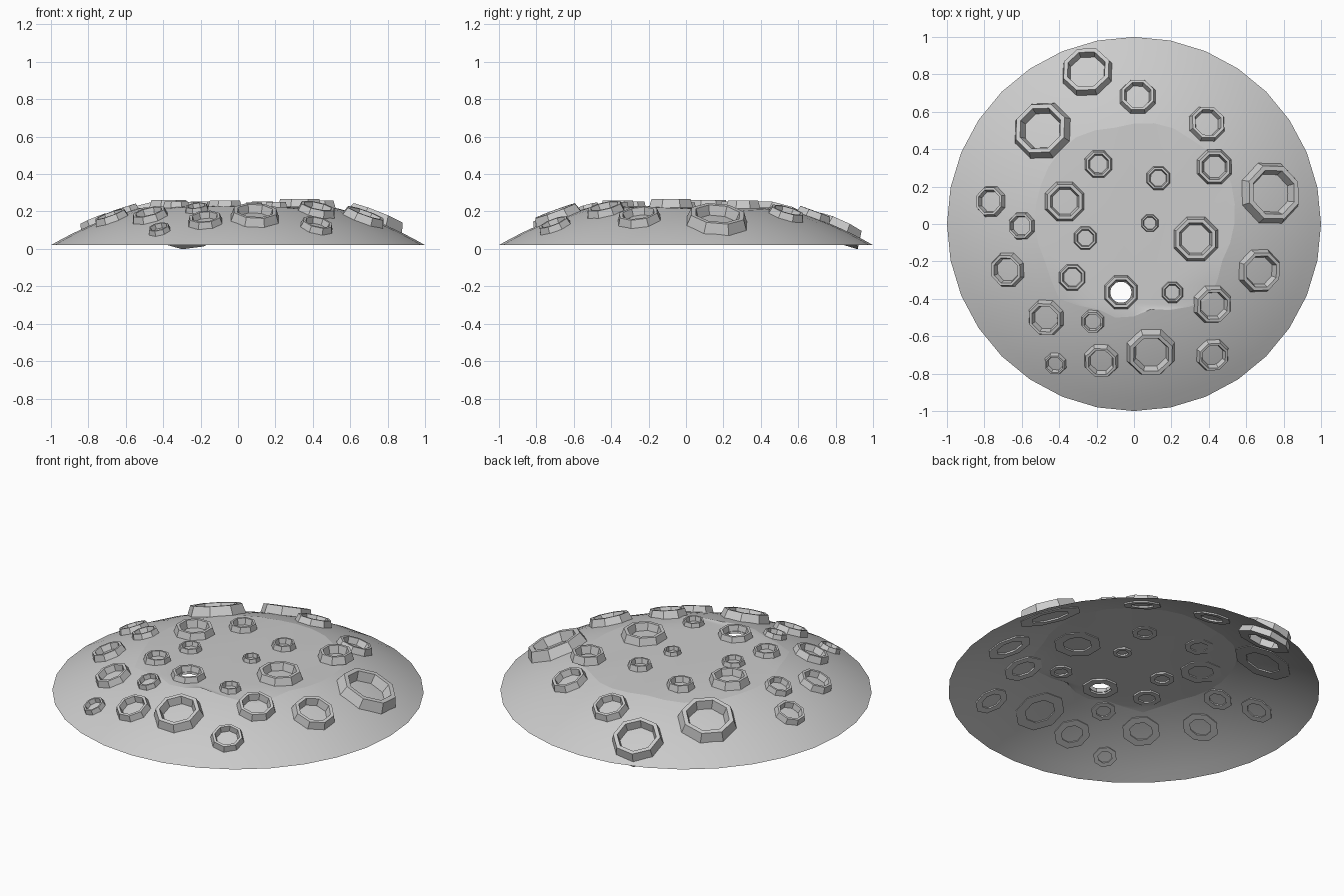
import bpy, bmesh, math
from mathutils import Vector

if "Cube" in bpy.data.objects:
    bpy.data.objects.remove(bpy.data.objects["Cube"])

R = 1.99                                   # sphere radius of the dome
C = 0.02 - math.sqrt(R * R - 1)            # sphere centre height
SEG = 32


def dome_z(r):
    return C + math.sqrt(R * R - r * r)


def make_object(name, rows, smooth, wrap=False):
    """Skin closed loops of points into a quad surface."""
    bm = bmesh.new()
    loops = [[bm.verts.new(p) for p in row] for row in rows]
    pairs = list(zip(loops, loops[1:]))
    if wrap:
        pairs.append((loops[-1], loops[0]))
    for a, b in pairs:
        n = len(a)
        for i in range(n):
            j = (i + 1) % n
            f = bm.faces.new((a[i], b[i], b[j], a[j]))
            f.smooth = smooth
    if wrap:
        bmesh.ops.recalc_face_normals(bm, faces=bm.faces)
    me = bpy.data.meshes.new(name)
    bm.to_mesh(me)
    bm.free()
    ob = bpy.data.objects.new(name, me)
    bpy.context.collection.objects.link(ob)
    return ob


# Irregular outline where the dome meets the flattened top
outline = [(0.54, 0.06), (0.49, 0.30), (0.32, 0.44), (0.17, 0.53), (-0.1, 0.515),
           (-0.3, 0.47), (-0.43, 0.35), (-0.5, 0.2), (-0.53, 0.05), (-0.46, -0.23),
           (-0.4, -0.4), (-0.2, -0.45), (-0.07, -0.51), (0.1, -0.45), (0.2, -0.46),
           (0.4, -0.4), (0.47, -0.2)]
polar = sorted((math.atan2(y, x) % (2 * math.pi), math.hypot(x, y)) for x, y in outline)
polar = ([(polar[-1][0] - 2 * math.pi, polar[-1][1])] + polar
         + [(polar[0][0] + 2 * math.pi, polar[0][1])])


def edge_radius(a):
    for (a0, r0), (a1, r1) in zip(polar, polar[1:]):
        if a0 <= a <= a1:
            return r0 + (r1 - r0) * (a - a0) / (a1 - a0)


angles = [2 * math.pi * i / SEG for i in range(SEG)]

# Outer dome shell
rows = []
for k in range(9):
    row = []
    for a in angles:
        r0 = edge_radius(a)
        r = r0 + (1 - r0) * k / 8
        row.append((r * math.cos(a), r * math.sin(a), dome_z(r)))
    rows.append(row)
make_object("dome_shell", rows, True)

# Flattened top with one open hole
hole = Vector((-0.07, -0.365))
rows = []
for k in range(9):
    t = k / 8
    row = []
    for a in angles:
        d = Vector((math.cos(a), math.sin(a)))
        r0 = edge_radius(a)
        p = (hole + d * 0.056).lerp(d * r0, t)
        z = 0.228 + (dome_z(r0) - 0.228) * t ** 3
        row.append((p.x, p.y, z))
    rows.append(row)
make_object("flattened_top", rows, True)

# Octagonal crater rims: x, y, outer radius
craters = [(-.25, .81, .15), (.02, .68, .105), (-.49, .50, .165), (.39, .535, .105),
           (-.19, .32, .08), (.13, .245, .07), (.43, .305, .10), (.73, .165, .175),
           (-.765, .12, .09), (-.6, -.01, .08), (-.37, .12, .115), (-.26, -.075, .068),
           (.085, .005, .052), (.33, -.08, .13), (-.675, -.245, .10), (-.33, -.285, .078),
           (-.07, -.365, .10), (.205, -.365, .063), (.67, -.25, .125), (.42, -.43, .11),
           (-.47, -.5, .105), (-.22, -.52, .068), (-.42, -.745, .065), (-.175, -.73, .10),
           (.09, -.685, .14), (.42, -.7, .095)]
for n, (x, y, s) in enumerate(craters):
    r = math.hypot(x, y)
    flat = r < edge_radius(math.atan2(y, x) % (2 * math.pi)) - 0.04
    z = 0.227 if flat else dome_z(r)
    normal = Vector((0, 0, 1)) if flat else Vector((x, y, z - C)).normalized()
    turn = Vector((0, 0, 1)).rotation_difference(normal)
    h = 0.01 + 0.22 * s
    base = -0.042 if n == 0 else -0.012
    profile = [(s, base), (0.87 * s, h), (0.72 * s, h), (0.6 * s, base)]
    rows = []
    for pr, pz in profile:
        row = []
        for i in range(8):
            a = math.pi / 8 + i * math.pi / 4
            row.append(turn @ Vector((pr * math.cos(a), pr * math.sin(a), pz)) + Vector((x, y, z)))
        rows.append(row)
    make_object("crater_rim_%02d" % (n + 1), rows, False, wrap=True)
